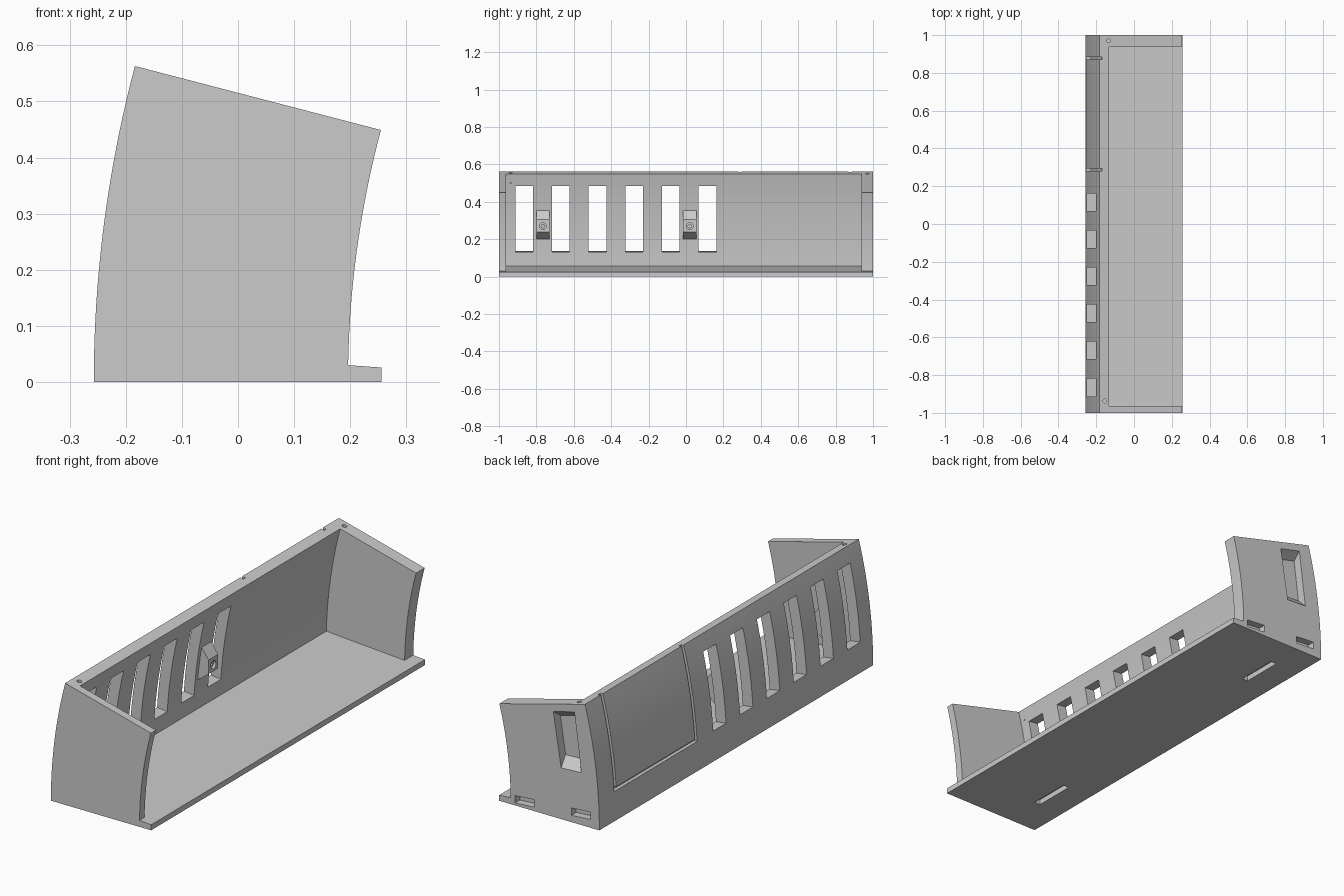
import bpy, bmesh
from math import sqrt, radians
from mathutils import Matrix

cube = bpy.data.objects.get("Cube")
if cube:
    bpy.data.objects.remove(cube, do_unlink=True)

grey = bpy.data.materials.new("plain grey")
grey.use_nodes = True
grey.diffuse_color = (0.6, 0.6, 0.6, 1)
grey.node_tree.nodes["Principled BSDF"].inputs["Base Color"].default_value = (0.6, 0.6, 0.6, 1)

CENTRE = 1.943                  # x of the axis shared by all curved faces
OUTER, INNER, FRONT = 2.2, 2.148, 1.747


def arc(radius, z0, z1, n=20):
    zs = [z0 + (z1 - z0) * i / n for i in range(n + 1)]
    return [(CENTRE - sqrt(radius ** 2 - z * z), z) for z in zs]


def add_object(name, bm):
    bmesh.ops.recalc_face_normals(bm, faces=bm.faces)
    mesh = bpy.data.meshes.new(name)
    bm.to_mesh(mesh)
    bm.free()
    mesh.materials.append(grey)
    obj = bpy.data.objects.new(name, mesh)
    bpy.context.collection.objects.link(obj)
    return obj


def prism(name, profile, y0, y1, end_profile=None):
    """Extrude an xz profile along y, or loft it to a second profile."""
    bm = bmesh.new()
    a = [bm.verts.new((x, y0, z)) for x, z in profile]
    b = [bm.verts.new((x, y1, z)) for x, z in end_profile or profile]
    bm.faces.new(a)
    bm.faces.new(b)
    for i in range(len(a)):
        j = (i + 1) % len(a)
        bm.faces.new((a[i], a[j], b[j], b[i]))
    return add_object(name, bm)


def cylinder(name, centre, radius, depth, axis="Z"):
    bm = bmesh.new()
    turn = Matrix.Rotation(radians(90), 4, "Y") if axis == "X" else Matrix()
    bmesh.ops.create_cone(bm, cap_ends=True, segments=24, radius1=radius, radius2=radius,
                          depth=depth, matrix=Matrix.Translation(centre) @ turn)
    return add_object(name, bm)


def select(obj):
    bpy.ops.object.select_all(action="DESELECT")
    obj.select_set(True)
    bpy.context.view_layer.objects.active = obj


def cut(obj, cutter):
    select(obj)
    mod = obj.modifiers.new("cut", "BOOLEAN")
    mod.operation, mod.solver, mod.object = "DIFFERENCE", "EXACT", cutter
    bpy.ops.object.modifier_apply(modifier=mod.name)
    bpy.data.objects.remove(cutter, do_unlink=True)


def smooth(obj):
    select(obj)
    bpy.ops.object.shade_smooth_by_angle(angle=radians(15))


def floor_z(x):
    return 0.0435 - 0.07 * x


# Curved housing: full side outline, then the open interior removed
outline = arc(OUTER, 0, 0.563) + arc(FRONT, 0.449, 0.03) + [(0.256, floor_z(0.256)), (0.256, 0)]
housing = prism("curved_housing", outline, -1, 1)
inside = arc(INNER, floor_z(-0.204), 0.7) + [(0.5, 0.7), (0.5, floor_z(0.5))]
cut(housing, prism("interior", inside, -0.963, 0.937))

# Row of vent slots through the curved wall
vent = [(-0.35, 0.150), (-0.05, 0.114), (-0.05, 0.473), (-0.35, 0.509)]
for i in range(6):
    y = -0.865 + 0.196 * i
    cut(housing, prism("vent", vent, y - 0.047, y + 0.047))

# U-shaped groove framing the panel on the outer face
leg = arc(OUTER + 0.02, 0.135, 0.62) + arc(OUTER - 0.016, 0.62, 0.135)
base = arc(OUTER + 0.02, 0.135, 0.15, 2) + arc(OUTER - 0.016, 0.15, 0.135, 2)
for y0, y1, shape in ((0.28, 0.295, leg), (0.87, 0.885, leg), (0.285, 0.88, base)):
    cut(housing, prism("groove", shape, y0, y1))

# Sloped-ended recess in the back end wall
mouth = [(-0.165, 0.24), (-0.062, 0.235), (-0.021, 0.488), (-0.129, 0.515)]
bed = [(-0.159, 0.285), (-0.055, 0.28), (-0.028, 0.455), (-0.134, 0.482)]
cut(housing, prism("recess", mouth, 1.002, 0.958, bed))

# Tab sockets low on the back end wall, tilted with the floor
for x, z in ((-0.163, 0.052), (0.125, 0.032)):
    tab = [(x + sx * 0.049, z - sx * 0.0035 + sz * 0.017)
           for sx, sz in ((-1, -1), (1, -1), (1, 1), (-1, 1))]
    cut(housing, prism("tab_socket", tab, 0.965, 1.02))

# Long sockets under the floor
under = [(-0.128, -0.02), (-0.098, -0.02), (-0.098, 0.025), (-0.128, 0.025)]
for y in (-0.71, 0.74):
    cut(housing, prism("floor_socket", under, y - 0.1, y + 0.1))

# Screw holes in the top edge
for x, y in ((-0.135, 0.97), (-0.155, -0.937)):
    cut(housing, cylinder("screw_hole", (x, y, 0.55), 0.01, 0.1))
smooth(housing)

# Wedge bosses on the inner wall between the vents
boss = [(-0.21, 0.2), (-0.193, 0.2), (-0.14, 0.24), (-0.14, 0.305), (-0.176, 0.355), (-0.2, 0.355)]
for name, y in (("front_boss", -0.765), ("middle_boss", 0.02)):
    part = prism(name, boss, y - 0.035, y + 0.035)
    cut(part, cylinder("countersink", (-0.14, y, 0.27), 0.018, 0.024, "X"))
    cut(part, cylinder("bore", (-0.15, y, 0.27), 0.009, 0.07, "X"))
    smooth(part)
